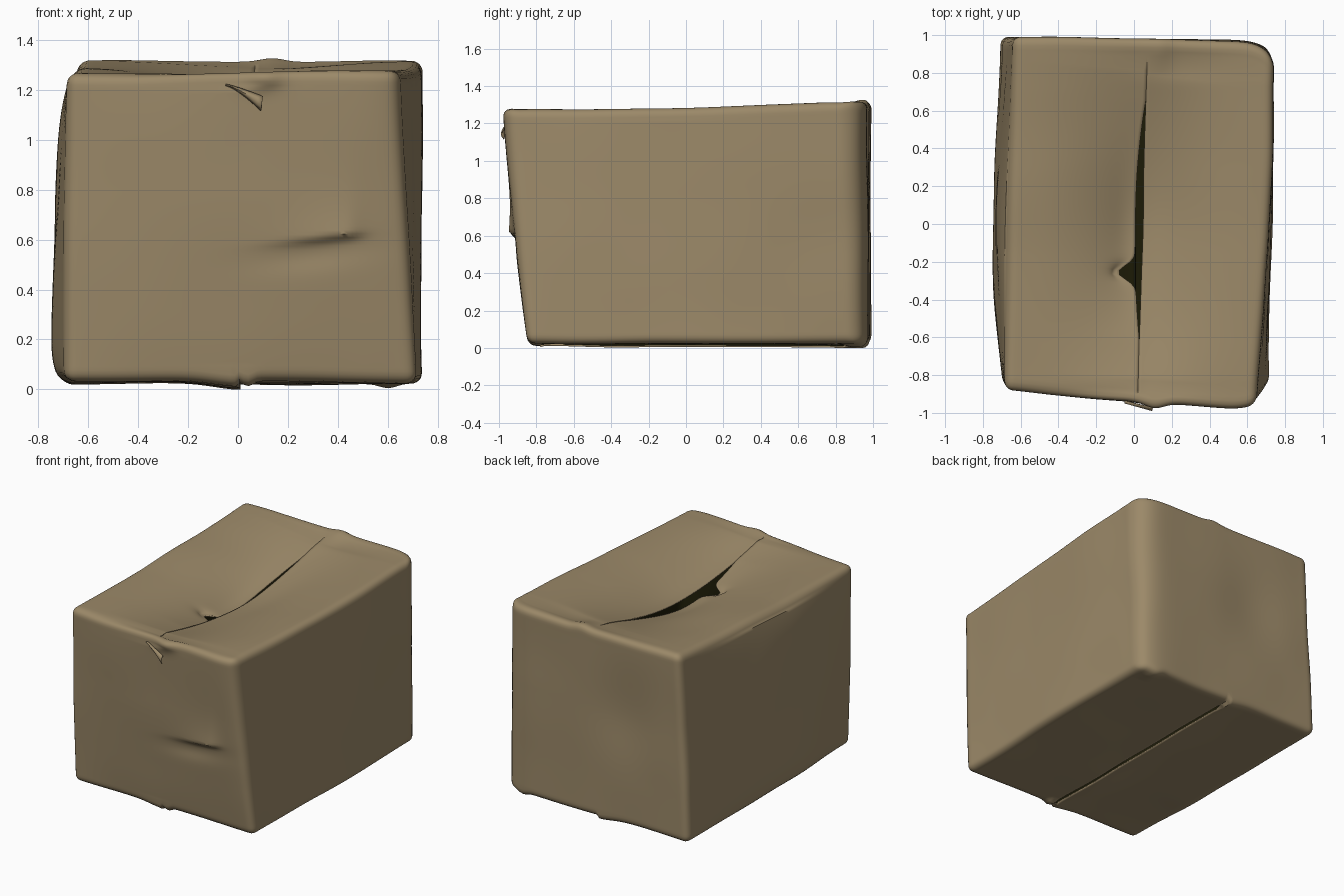
import bpy, bmesh
from math import exp, radians
from mathutils import Vector, noise

if "Cube" in bpy.data.objects:
    bpy.data.objects.remove(bpy.data.objects["Cube"], do_unlink=True)


def material(name, color):
    m = bpy.data.materials.new(name)
    m.use_nodes = True
    m.diffuse_color = (*color, 1)
    bsdf = m.node_tree.nodes["Principled BSDF"]
    bsdf.inputs["Base Color"].default_value = (*color, 1)
    bsdf.inputs["Roughness"].default_value = 0.9
    return m


cardboard = material("cardboard", (0.33, 0.25, 0.14))
inside = material("dark inside", (0.012, 0.011, 0.002))


def finish(bm, name, thickness, inner_slot):
    mesh = bpy.data.meshes.new(name)
    bm.to_mesh(mesh)
    bm.free()
    obj = bpy.data.objects.new(name, mesh)
    bpy.context.collection.objects.link(obj)
    mesh.materials.append(cardboard)
    mesh.materials.append(inside)
    sheet = obj.modifiers.new("sheet", "SOLIDIFY")
    sheet.thickness = thickness
    sheet.offset = -1
    sheet.material_offset = inner_slot
    bpy.ops.object.select_all(action="DESELECT")
    obj.select_set(True)
    bpy.context.view_layer.objects.active = obj
    bpy.ops.object.shade_smooth_by_angle(angle=radians(50))


def bell(value, width):
    return exp(-(value / width) ** 2)


# Skewed corners of the box, keyed by the sign of x, y, z
CORNERS = {
    (-1, -1, -1): (-0.70, -0.83, 0.035), (1, -1, -1): (0.715, -0.85, 0.025),
    (-1, 1, -1): (-0.71, 0.99, 0.02), (1, 1, -1): (0.725, 0.91, 0.02),
    (-1, -1, 1): (-0.68, -0.885, 1.27), (1, -1, 1): (0.65, -0.95, 1.28),
    (-1, 1, 1): (-0.64, 0.995, 1.32), (1, 1, 1): (0.745, 0.86, 1.32),
}
HALF = Vector((0.69, 0.94, 0.64))
RADIUS = 0.045


def skew(t):
    """Blend the eight corners for a point in the unit cube."""
    p = Vector()
    for sign, corner in CORNERS.items():
        w = 1
        for s, c in zip(sign, t):
            w *= (1 + s * c) / 2
        p += w * Vector(corner)
    return p


def round_off(t):
    """Round the edges of the unit cube."""
    p = Vector(a * h for a, h in zip(t, HALF))
    core = Vector(max(RADIUS - h, min(h - RADIUS, a)) for a, h in zip(p, HALF))
    d = p - core
    p = core + d.normalized() * RADIUS
    return Vector(a / h for a, h in zip(p, HALF))


def dent(t, p, side):
    """Bulges, creases and sagging flaps of the worn cardboard."""
    x, y, z = t
    flat_x, flat_y = max(0, 1 - x * x), max(0, 1 - y * y)
    toward_left = (1 + x) / 2 * (1 - x ** 10)
    # side walls bulge out
    if x < 0:
        fade = 1 - z ** (4 if z > 0 else 10)
        p.x += 0.05 * x * fade * (1 - y ** 4) * bell(y + 0.2, 1)
    else:
        p.x += 0.02 * x * flat_y * bell(y - 0.3, 0.8)
    # front wall: general bulge and a creased ridge with a hollow under it
    if y < -0.9:
        p.y -= 0.02 * flat_x * (1 - z * z) + 0.045 * toward_left * (1 + z) / 2
        dz = p.z - 0.58 - 0.1 * p.x
        along = p.x - 0.43
        fall = exp(-dz / 0.12) if dz > 0 else bell(dz, 0.02)
        p.y -= 0.03 * bell(along, 0.22 if along < 0 else 0.07) * fall
        p.y += 0.012 * bell(p.x - 0.3, 0.22) * bell(dz + 0.07, 0.06)
        p.y -= 0.03 * bell(p.x - 0.08, 0.08) * bell(p.z - 1.25, 0.05)
    # back wall: fuller toward the blunted corner, soft dents
    if y > 0.9:
        p.y += (0.085 + 0.02 * z) * toward_left
        p.y -= 0.02 * bell(p.x + 0.2, 0.25) * bell(p.z - 0.75, 0.3)
        if z > 0.9:
            p.z += 0.015 * bell(p.x - 0.12, 0.07)
        if z < -0.9:
            p.z -= 0.018 * bell(p.x - 0.6, 0.05)
    # top flaps: sag to the seam, the one on the -x side falls lower
    if z > 0.9:
        p.x += (0.028 - 0.008 * y) * bell(x, 0.3)
        p.z -= 0.012 * flat_y + 0.135 * flat_y ** 1.3 * bell(x, 0.5)
        p.z -= 0.01 * bell(p.y + 0.88, 0.03) * bell(x, 0.7)
        p.z -= 0.015 * bell(p.y - 0.83, 0.05) * bell(x - 0.35, 0.4)
        if side < 0:
            gap = max(0, 1 - ((y - 0.02) / 0.68) ** 2)
            p.x -= 0.04 * gap * bell(x, 0.2)
            p.z -= 0.035 * gap * bell(x, 0.25) * bell(y + 0.2, 0.6)
            p.x -= 0.09 * bell(p.y + 0.26, 0.05) * bell(x, 0.16)
    # bottom flaps: a small step along the seam
    if z < -0.9 and side < 0:
        p.z -= 0.022 * bell(x, 0.2)
    if z < -0.9 and y < -0.9:
        p.z -= 0.02 * bell(p.x - 0.04, 0.03)
    # gentle crumpling
    p += 0.008 * noise.noise_vector(p * 2.2)


# Box shell with open seams between the flaps
bm = bmesh.new()
bmesh.ops.create_cube(bm, size=2)
bmesh.ops.subdivide_edges(bm, edges=bm.edges[:], cuts=79, use_grid_fill=True)


def on_seam(v):
    return abs(v.co.x) < 0.001 and abs(v.co.z) > 0.99 and -0.95 < v.co.y < 0.91


seam = [e for e in bm.edges if all(on_seam(v) for v in e.verts)]
bmesh.ops.split_edges(bm, edges=seam)
sides = {v: sum(f.calc_center_median().x for f in v.link_faces) for v in bm.verts}
for v, side in sides.items():
    t = round_off(v.co)
    p = skew(t)
    dent(t, p, side if abs(side) > 0.001 else 1)
    v.co = p
bmesh.ops.recalc_face_normals(bm, faces=bm.faces[:])
finish(bm, "box_shell", 0.01, 1)

# Torn tongue of cardboard near the top of the front, widening to its tip
bm = bmesh.new()
rows = []
for i in range(9):
    s = i / 8
    width = 0.004 + 0.026 * s ** 1.5
    mid = Vector((-0.05 + 0.145 * s, -0.935 - 0.04 * s, 1.22 - 0.075 * s ** 1.3))
    across = Vector((0.15, 0, 1)) * width
    out = Vector((0, -0.015, 0))
    rows.append([bm.verts.new(mid + across * k + out * (1 - k * k))
                 for k in (-1, -0.5, 0, 0.5, 1)])
for a, b in zip(rows, rows[1:]):
    for j in range(4):
        bm.faces.new((a[j], b[j], b[j + 1], a[j + 1]))
finish(bm, "torn_tongue", 0.006, 0)
